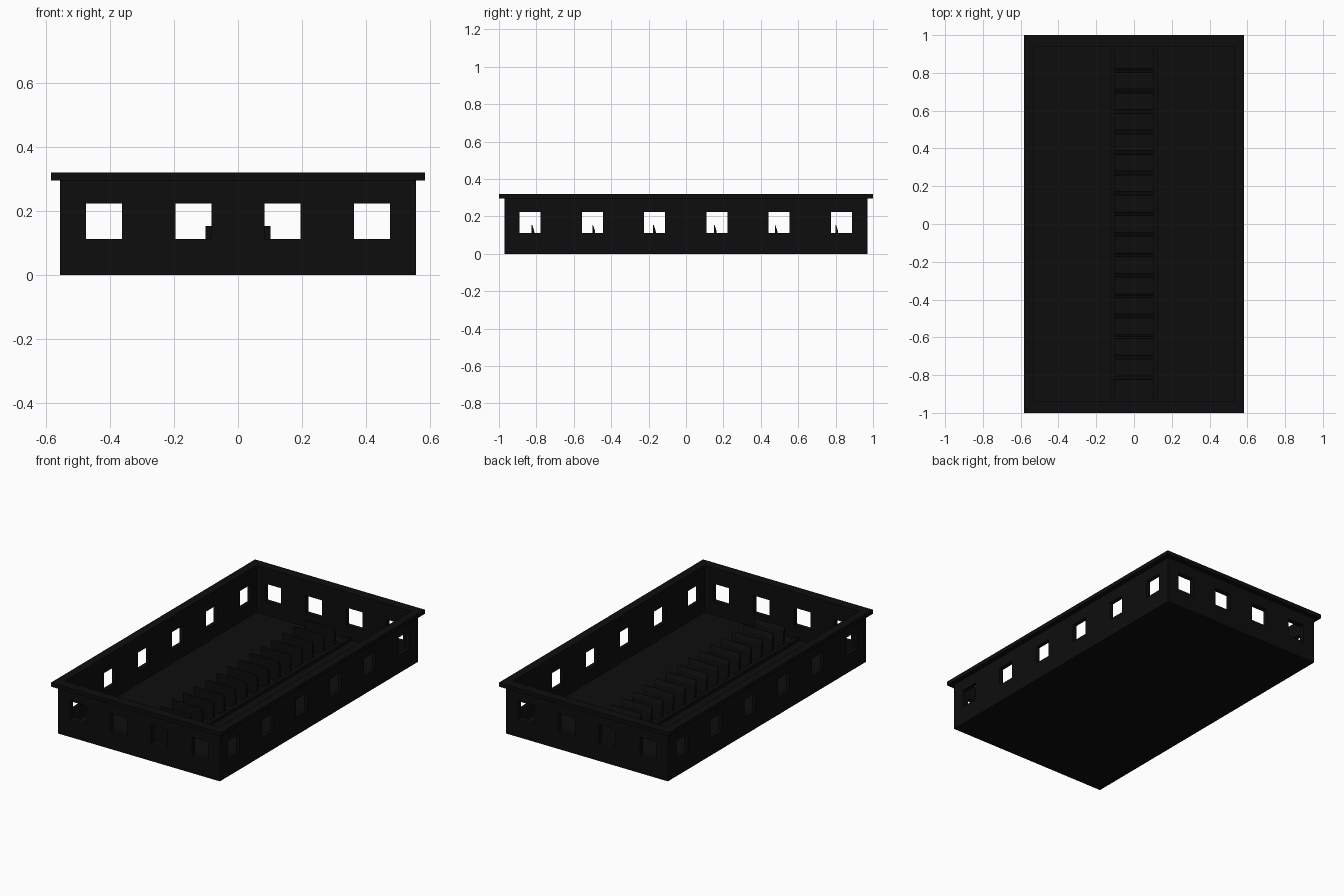
import bpy, bmesh

if "Cube" in bpy.data.objects:
    bpy.data.objects.remove(bpy.data.objects["Cube"])

# One flat colour for the whole model
black = bpy.data.materials.new("matte black")
black.diffuse_color = (0.004, 0.004, 0.004, 1)
black.use_nodes = True
black.node_tree.nodes["Principled BSDF"].inputs["Base Color"].default_value = black.diffuse_color

FLOOR, WALL_TOP, TOP = 0.03, 0.295, 0.32
IN_X, IN_Y = 0.53, 0.94


def finish(name, bm):
    bmesh.ops.recalc_face_normals(bm, faces=bm.faces)
    me = bpy.data.meshes.new(name)
    bm.to_mesh(me)
    bm.free()
    me.materials.append(black)
    ob = bpy.data.objects.new(name, me)
    bpy.context.collection.objects.link(ob)
    return ob


def add_box(bm, x0, x1, y0, y1, z0, z1):
    verts = bmesh.ops.create_cube(bm, size=1)["verts"]
    for v in verts:
        v.co = (x1 if v.co.x > 0 else x0,
                y1 if v.co.y > 0 else y0,
                z1 if v.co.z > 0 else z0)


def box(name, *dims):
    bm = bmesh.new()
    add_box(bm, *dims)
    return finish(name, bm)


def cut(ob, cutter):
    mod = ob.modifiers.new("cut", 'BOOLEAN')
    mod.operation = 'DIFFERENCE'
    mod.solver = 'EXACT'
    mod.object = cutter
    dg = bpy.context.evaluated_depsgraph_get()
    me = bpy.data.meshes.new_from_object(ob.evaluated_get(dg))
    ob.modifiers.clear()
    ob.data = me
    bpy.data.objects.remove(cutter)


# Open tray: floor and four walls
tray = box("tray", -0.555, 0.555, -0.97, 0.97, 0, WALL_TOP)
cut(tray, box("cavity_cutter", -IN_X, IN_X, -IN_Y, IN_Y, FLOOR, 0.5))

# Square windows, four on each end and six on each side
W, Z0, Z1 = 0.056, 0.112, 0.223
bm = bmesh.new()
for i in range(4):
    x = -0.418 + i * 0.2787
    for s in (-1, 1):
        add_box(bm, x - W, x + W, s * 0.955 - 0.04, s * 0.955 + 0.04, Z0, Z1)
for i in range(6):
    y = -0.833 + i * 0.3328
    for s in (-1, 1):
        add_box(bm, s * 0.543 - 0.04, s * 0.543 + 0.04, y - W, y + W, Z0, Z1)
cut(tray, finish("window_cutter", bm))

# Overhanging rim
rim = box("rim", -0.583, 0.583, -1, 1, WALL_TOP, TOP)
cut(rim, box("rim_cutter", -IN_X, IN_X, -IN_Y, IN_Y, 0.2, 0.5))

# Low rails either side of the divider row
for side, s in (("left", -1), ("right", 1)):
    x = s * 0.113
    box(side + "_rail", x - 0.012, x + 0.012, -0.93, 0.93, FLOOR - 0.005, 0.05)

# Row of upright dividers, upright in front and sloping behind
profile = [(-0.007, 0.025), (-0.007, 0.153), (-0.004, 0.153),
           (0.006, 0.125), (0.016, 0.025)]
bm = bmesh.new()
for i in range(16):
    y = -0.818 + i * 0.1083
    ends = [[bm.verts.new((x, y + py, pz)) for py, pz in profile]
            for x in (-0.102, 0.102)]
    a, b = ends
    bm.faces.new(a)
    bm.faces.new(b[::-1])
    for k in range(len(profile)):
        j = (k + 1) % len(profile)
        bm.faces.new((a[k], a[j], b[j], b[k]))
finish("dividers", bm)
